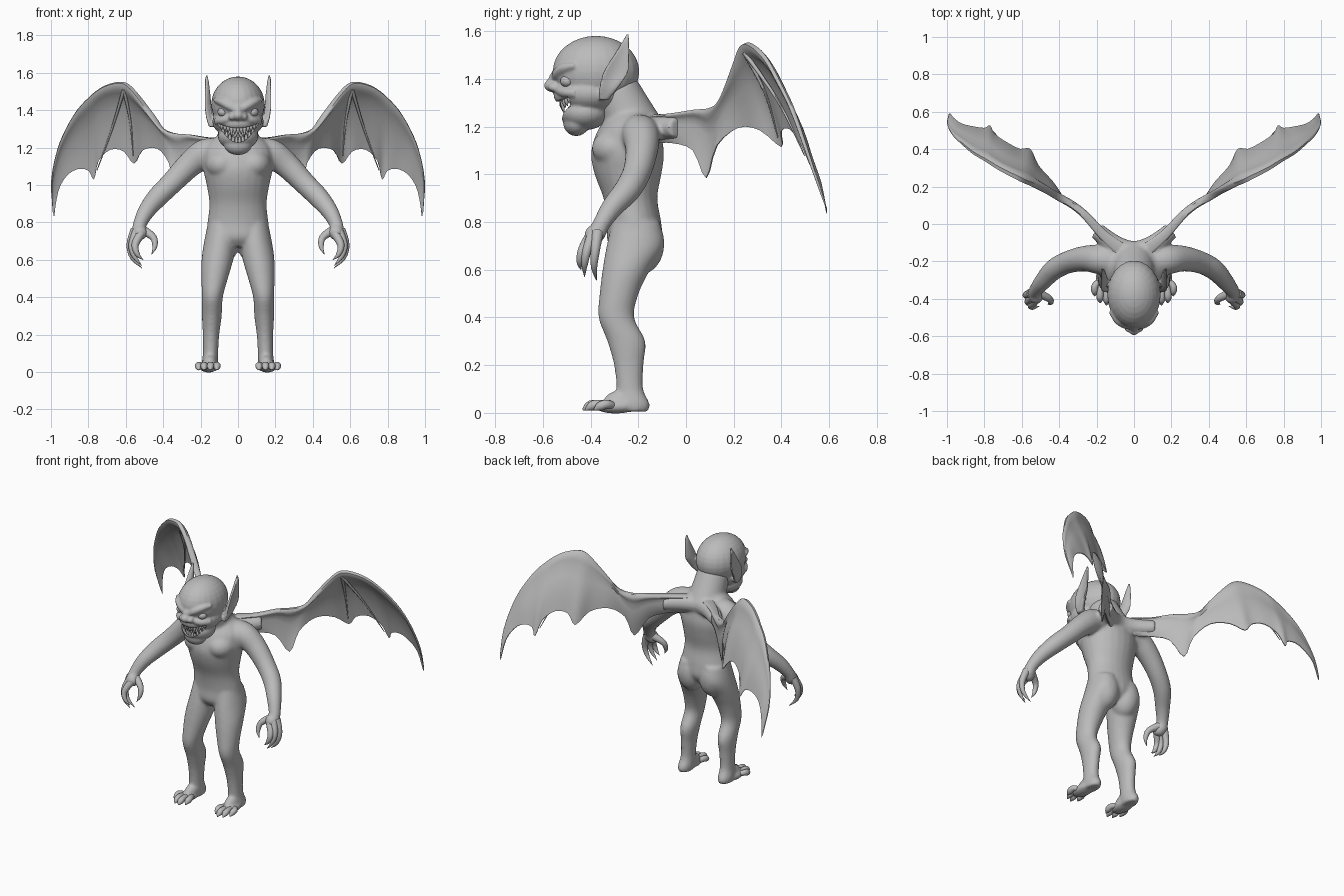
import bpy, bmesh, math
from mathutils import Vector, Matrix

cube = bpy.data.objects.get("Cube")
if cube:
    bpy.data.objects.remove(cube, do_unlink=True)

skin = bpy.data.materials.new("grey_skin")
skin.use_nodes = True
skin.diffuse_color = (0.5, 0.5, 0.5, 1)
skin.node_tree.nodes["Principled BSDF"].inputs["Base Color"].default_value = (0.5, 0.5, 0.5, 1)


def spline(rows, n=4):
    """Catmull-Rom interpolation of rows of any width."""
    out = []
    for i in range(len(rows) - 1):
        a, b, c, d = rows[max(i - 1, 0)], rows[i], rows[i + 1], rows[min(i + 2, len(rows) - 1)]
        for k in range(n):
            t = k / n
            out.append([q + 0.5 * t * (r - p + t * (2*p - 5*q + 4*r - s + t * (3*(q - r) + s - p)))
                        for p, q, r, s in zip(a, b, c, d)])
    return out + [list(rows[-1])]


def loft(bm, rings):
    loops = [[bm.verts.new(p) for p in ring] for ring in rings]
    n = len(loops[0])
    faces = [bm.faces.new((a[i], a[(i + 1) % n], b[(i + 1) % n], b[i]))
             for a, b in zip(loops, loops[1:]) for i in range(n)]
    faces += [bm.faces.new(loops[0]), bm.faces.new(loops[-1])]
    bmesh.ops.recalc_face_normals(bm, faces=faces)


def angles(n):
    return [2 * math.pi * i / n for i in range(n)]


def stack(bm, rows, bend=0):
    """Horizontal ellipses: z, centre x, centre y, radius x, radius y."""
    loft(bm, [[(x + rx * math.cos(a) + bend * math.sin(a) ** 2 * ry, y + ry * math.sin(a), z)
               for a in angles(24)] for z, x, y, rx, ry in spline(rows)])


def tube(bm, rows, sides=12):
    """Round tube through x, y, z, radius."""
    path = spline(rows)
    pts = [Vector(p[:3]) for p in path]
    whole = (pts[-1] - pts[0]).normalized()
    ref = Vector((1, 0, 0)) if abs(whole.y) > 0.7 else Vector((0, 1, 0))
    rings = []
    for i, p in enumerate(pts):
        t = (pts[min(i + 1, len(pts) - 1)] - pts[max(i - 1, 0)]).normalized()
        u = t.cross(ref).normalized()
        v = t.cross(u)
        r = max(path[i][3], 0.001)
        rings.append([p + (u * math.cos(a) + v * math.sin(a)) * r for a in angles(sides)])
    loft(bm, rings)


def ball(bm, centre, size):
    bmesh.ops.create_uvsphere(bm, u_segments=24, v_segments=16, radius=1,
                              matrix=Matrix.Translation(centre) @ Matrix.Diagonal((*size, 1)))


def mirror(bm):
    new = bmesh.ops.duplicate(bm, geom=bm.verts[:] + bm.edges[:] + bm.faces[:])["geom"]
    for v in (g for g in new if isinstance(g, bmesh.types.BMVert)):
        v.co.x *= -1
    bmesh.ops.reverse_faces(bm, faces=[g for g in new if isinstance(g, bmesh.types.BMFace)])


def finish(bm, name, voxel=0, smooth=0, cutter=None):
    mesh = bpy.data.meshes.new(name)
    bm.to_mesh(mesh)
    bm.free()
    ob = bpy.data.objects.new(name, mesh)
    bpy.context.collection.objects.link(ob)
    mesh.materials.append(skin)
    if voxel:
        m = ob.modifiers.new("blend", 'REMESH')
        m.mode, m.voxel_size = 'VOXEL', voxel
        m = ob.modifiers.new("soften", 'SMOOTH')
        m.factor, m.iterations = 0.5, smooth
    if cutter:
        m = ob.modifiers.new("cut", 'BOOLEAN')
        m.operation, m.object, m.solver = 'DIFFERENCE', cutter, 'EXACT'
    bpy.ops.object.select_all(action='DESELECT')
    ob.select_set(True)
    bpy.context.view_layer.objects.active = ob
    for m in list(ob.modifiers):
        bpy.ops.object.modifier_apply(modifier=m.name)
    bpy.ops.object.shade_smooth_by_angle(angle=math.radians(45))
    return ob


# Body: legs, feet and arms mirrored, then torso, neck and the bridge between the wings
bm = bmesh.new()
stack(bm, [(.80, .08, -.21, .08, .10), (.7, .093, -.213, .088, .12), (.6, .11, -.25, .085, .10),
           (.5, .125, -.28, .071, .082), (.4, .137, -.292, .056, .075), (.3, .14, -.25, .053, .08),
           (.2, .144, -.24, .044, .062), (.1, .147, -.235, .041, .056), (.04, .15, -.222, .045, .07),
           (.005, .15, -.222, .04, .064)])
ball(bm, (.08, -.19, .71), (.09, .1, .13))
ball(bm, (.157, -.295, .027), (.05, .09, .03))
ball(bm, (.15, -.27, .05), (.04, .075, .045))
tube(bm, [(.10, -.2, 1.17, .08), (.18, -.19, 1.165, .08), (.262, -.185, 1.105, .069), (.355, -.205, 1.01, .06),
          (.43, -.245, .935, .056), (.49, -.31, .86, .046), (.525, -.355, .79, .037), (.532, -.375, .745, .038)], 20)
ball(bm, (.525, -.385, .745), (.042, .042, .042))
ball(bm, (.085, -.295, 1.11), (.09, .1, .08))
mirror(bm)
stack(bm, [(1.29, 0, -.22, .07, .06), (1.25, 0, -.225, .13, .095), (1.2, 0, -.235, .175, .125), (1.15, 0, -.242, .185, .142),
           (1.08, 0, -.245, .185, .153), (1.0, 0, -.243, .168, .14), (.9, 0, -.233, .153, .113),
           (.8, 0, -.217, .163, .113), (.72, 0, -.215, .165, .115), (.67, 0, -.215, .11, .08)])
tube(bm, [(0, -.21, 1.18, .12), (0, -.25, 1.26, .11), (0, -.3, 1.36, .1)], 24)
tube(bm, [(-.2, -.035, 1.195, .045), (-.1, -.115, 1.195, .055), (0, -.15, 1.195, .06),
          (.1, -.115, 1.195, .055), (.2, -.035, 1.195, .045)])
finish(bm, "body", .009, 9)

# Toes
bm = bmesh.new()
for x, y in ((.113, -.405), (.147, -.433), (.181, -.422), (.21, -.385)):
    tube(bm, [(.157 + (x - .157) * .65, -.31, .032, .016), (x, y + .05, .036, .019),
              (x, y + .022, .026, .018), (x, y, .012, .003)])
mirror(bm)
finish(bm, "toes")

# Clawed fingers and thumbs
bm = bmesh.new()
for base, knuckle, bend, tip in (
        ((.55, -.37, .76), (.577, -.38, .68), (.563, -.385, .61), (.513, -.375, .555)),
        ((.54, -.39, .75), (.567, -.415, .68), (.555, -.425, .62), (.515, -.425, .57)),
        ((.52, -.40, .74), (.55, -.435, .68), (.538, -.445, .63), (.507, -.44, .60)),
        ((.51, -.37, .76), (.453, -.40, .72), (.445, -.42, .67), (.462, -.43, .63))):
    tube(bm, [(*base, .025), (*knuckle, .019), (*bend, .013), (*tip, .001)])
mirror(bm)
finish(bm, "fingers")


# Mouth: crescent cutter used on the head
def lip_top(t):
    return 1.305 + .025 * t * t


def lip_bottom(t):
    return 1.228 + .1 * t * t


bm = bmesh.new()
rings = []
for i in range(17):
    t = (i - 8) / 8
    x, back = .108 * t, -.475 + .045 * t * t
    rings.append([(x, -.7, lip_top(t)), (x, -.7, lip_bottom(t)), (x, back, lip_bottom(t)), (x, back, lip_top(t))])
loft(bm, rings)
cutter = finish(bm, "mouth_cutter")
cutter.hide_render = True

# Head with ears, brows, cheeks, nose and jaw
bm = bmesh.new()
stack(bm, [(1.31, .135, -.345, .02, .02), (1.36, .15, -.325, .018, .04), (1.42, .155, -.298, .014, .053),
           (1.46, .158, -.284, .013, .046), (1.52, .163, -.263, .012, .028), (1.56, .166, -.251, .01, .015),
           (1.59, .167, -.244, .006, .004)], .4)
tube(bm, [(.015, -.545, 1.405, .02), (.05, -.537, 1.424, .023), (.09, -.512, 1.445, .021), (.125, -.465, 1.455, .012)])
tube(bm, [(.03, -.54, 1.36, .018), (.08, -.512, 1.345, .022), (.115, -.46, 1.34, .02)])
ball(bm, (.03, -.553, 1.365), (.022, .026, .02))
mirror(bm)
ball(bm, (0, -.377, 1.43), (.143, .182, .15))
ball(bm, (0, -.40, 1.34), (.137, .145, .09))
ball(bm, (0, -.56, 1.372), (.03, .035, .028))
ball(bm, (0, -.54, 1.40), (.028, .035, .035))
ball(bm, (0, -.48, 1.33), (.09, .075, .05))
ball(bm, (0, -.425, 1.26), (.108, .105, .075))
ball(bm, (0, -.46, 1.215), (.075, .055, .055))
finish(bm, "head", .0065, 6, cutter)
bpy.data.objects.remove(cutter, do_unlink=True)

# Eyes
bm = bmesh.new()
ball(bm, (.077, -.497, 1.39), (.032, .03, .026))
mirror(bm)
finish(bm, "eyes")

# Pointed teeth in two rows
bm = bmesh.new()
for i in range(-5, 6):
    t = i / 6.2
    size = 1.3 if abs(i) == 2 else 1 - abs(t) * .4
    x, y = .108 * t, -.517 + .05 * t * t
    tube(bm, [(x, y, lip_top(t) + .008, .011), (x, y - .004, lip_top(t) - .015 * size, .009),
              (x, y, lip_top(t) - .04 * size, .001)], 8)
    u = (i + .5) / 6.2
    if i < 5:
        x, y = .108 * u, -.5 + .05 * u * u
        tube(bm, [(x, y, lip_bottom(u) - .008, .01), (x, y - .004, lip_bottom(u) + .015, .008),
                  (x, y, lip_bottom(u) + .042 * (1 - abs(u) * .5), .001)], 8)
finish(bm, "teeth")

# Wings: leading edge point, trailing edge point, bone radius
columns = [
    ((.08, -.13, 1.25), (.08, -.12, 1.13), .035), ((.17, -.055, 1.255), (.17, -.055, 1.13), .026),
    ((.26, .045, 1.27), (.26, .03, 1.10), .022), ((.33, .10, 1.275), (.33, .085, .985), .02),
    ((.40, .14, 1.30), (.37, .13, 1.12), .02), ((.46, .17, 1.375), (.43, .22, 1.195), .02),
    ((.53, .205, 1.47), (.51, .31, 1.185), .02), ((.59, .23, 1.535), (.555, .40, 1.115), .019),
    ((.64, .255, 1.548), (.61, .40, 1.18), .018), ((.71, .29, 1.53), (.68, .435, 1.19), .016),
    ((.76, .32, 1.50), (.745, .48, 1.13), .015), ((.80, .345, 1.465), (.77, .525, 1.03), .013),
    ((.86, .38, 1.40), (.80, .512, 1.078), .012), ((.92, .43, 1.30), (.86, .52, 1.085), .01),
    ((.968, .475, 1.18), (.92, .535, 1.045), .008), ((.998, .53, 1.02), (.962, .565, .965), .006),
    ((.99, .588, .86), (.983, .59, .835), .003)]
flat = spline([(*a, *b, r) for a, b, r in columns], 3)
chord = [0, .02, .06, .1, .15, .25, .4, .55, .7, .85, 1]
bm = bmesh.new()
rings = []
for i, row in enumerate(flat):
    top, bottom = Vector(row[:3]), Vector(row[3:6])
    along = Vector(flat[min(i + 1, len(flat) - 1)][:3]) - Vector(flat[max(i - 1, 0)][:3])
    normal = along.cross(bottom - top).normalized()
    root = max(0, 1 - i / 9)
    front, back = [], []
    for s in chord:
        centre = top.lerp(bottom, s) + normal * .05 * (bottom - top).length * math.sin(math.pi * s)
        bone = row[6] * math.sqrt(max(0, 1 - ((s - .08) / .1) ** 2))
        half = max(bone, .0025, root * row[6] * math.sin(math.pi * s) ** .5 if 0 < s < 1 else 0)
        front.append(centre - normal * half)
        back.append(centre + normal * half)
    rings.append(front + back[::-1])
loft(bm, rings)

# Slim finger bones from the wrist across the membrane
wrist = Vector((.61, .245, 1.51))
for k in (7, 11):
    end = wrist.lerp(Vector(columns[k][1]), .9)
    mid = wrist.lerp(end, .5) + Vector((-.009, .017, .009))
    tube(bm, [(*wrist, .01), (*mid, .006), (*end, .002)], 8)
mirror(bm)
finish(bm, "wings")
